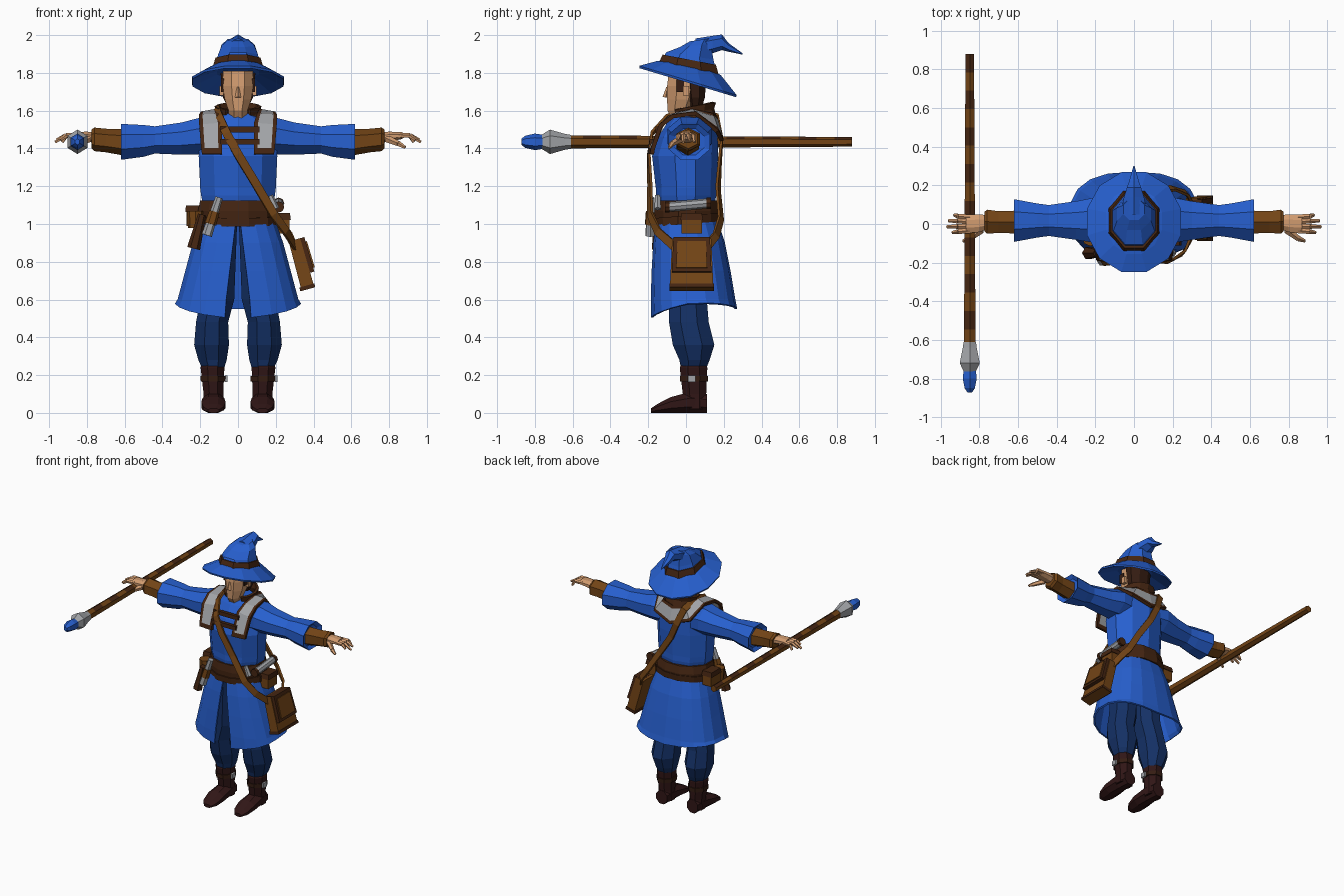
import bpy, bmesh, math
from mathutils import Vector, Matrix

if "Cube" in bpy.data.objects:
    bpy.data.objects.remove(bpy.data.objects["Cube"])


def material(name, r, g, b):
    m = bpy.data.materials.new(name)
    m.use_nodes = True
    m.diffuse_color = (r, g, b, 1)
    m.node_tree.nodes["Principled BSDF"].inputs["Base Color"].default_value = (r, g, b, 1)
    return m


blue = material("coat blue", .02, .115, .62)
navy = material("trouser navy", .007, .03, .13)
brown = material("leather brown", .17, .058, .008)
dark = material("dark leather", .06, .019, .006)
boot = material("boot maroon", .03, .008, .008)
skin = material("skin", .64, .33, .16)
grey = material("pale grey", .36, .37, .39)
hair = material("hair brown", .035, .012, .006)
SIDES = ((1, "left"), (-1, "right"))


def finish(name, bm, *mats):
    bmesh.ops.recalc_face_normals(bm, faces=bm.faces)
    me = bpy.data.meshes.new(name)
    bm.to_mesh(me)
    bm.free()
    for m in mats:
        me.materials.append(m)
    ob = bpy.data.objects.new(name, me)
    bpy.context.collection.objects.link(ob)
    return ob


def thicken(ob, t):
    mod = ob.modifiers.new("thickness", "SOLIDIFY")
    mod.thickness, mod.offset = t, 0


def loft(name, mat, stations, axis="z", n=8, flip=1, extra=()):
    """Skin rings along an axis; station = position, two centres, two radii, slope."""
    bm = bmesh.new()
    rings = []
    for t, c1, c2, r1, r2, *slope in stations:
        k = 1 / math.cos(math.pi / n)
        ring = []
        for i in range(n):
            a = 2 * math.pi * (i + .5) / n
            u, v = r1 * k * math.cos(a), r2 * k * math.sin(a)
            w = t + (slope[0] * v if slope else 0)
            p = {"x": (w, c1 + u, c2 + v), "y": (c1 + u, w, c2 + v), "z": (c1 + u, c2 + v, w)}[axis]
            ring.append(bm.verts.new((p[0] * flip, p[1], p[2])))
        rings.append(ring)
    for a, b in zip(rings, rings[1:]):
        for i in range(n):
            j = (i + 1) % n
            bm.faces.new((a[i], a[j], b[j], b[i]))
    bm.faces.new(rings[0])
    bm.faces.new(rings[-1])
    return finish(name, bm, mat, *extra)


def box(name, mat, centre, size, tilt=0, taper=1):
    bm = bmesh.new()
    bmesh.ops.create_cube(bm, size=1)
    for v in bm.verts:
        if v.co.z > 0:
            v.co.x *= taper
            v.co.y *= taper
        v.co *= Vector(size)
    ob = finish(name, bm, mat)
    ob.location, ob.rotation_euler = centre, (0, tilt, 0)
    return ob


def tube(name, mat, p, q, r1, r2, n=6):
    p, q = Vector(p), Vector(q)
    bm = bmesh.new()
    turn = (q - p).to_track_quat("Z", "Y").to_matrix().to_4x4()
    bmesh.ops.create_cone(bm, cap_ends=True, segments=n, radius1=r1, radius2=r2,
                          depth=(q - p).length, matrix=Matrix.Translation((p + q) / 2) @ turn)
    return finish(name, bm, mat)


def buckle(name, centre, w, h):
    bm = bmesh.new()
    corners = ((-w, -h), (w, -h), (w, h), (-w, h))
    f = bm.faces.new([bm.verts.new((x / 2, 0, z / 2)) for x, z in corners])
    bmesh.ops.inset_region(bm, faces=[f], thickness=.011)
    bmesh.ops.delete(bm, geom=[f], context="FACES_ONLY")
    ob = finish(name, bm, grey)
    ob.location = centre
    thicken(ob, .015)


def ribbon(name, mat, points, width):
    pts = [Vector(p) for p in points]
    bm = bmesh.new()
    rows = []
    for i, p in enumerate(pts):
        along = pts[min(i + 1, len(pts) - 1)] - pts[max(i - 1, 0)]
        side = along.cross(Vector((p.x * .4, p.y, .05))).normalized() * width / 2
        rows.append((bm.verts.new(p - side), bm.verts.new(p + side)))
    for a, b in zip(rows, rows[1:]):
        bm.faces.new((a[0], a[1], b[1], b[0]))
    thicken(finish(name, bm, mat), .014)


# Legs, boots, arms and hands
for s, side in SIDES:
    loft(side + "_trouser_leg", navy, [
        (.23, .13, .04, .055, .065), (.28, .135, .045, .075, .08), (.36, .14, .04, .092, .11),
        (.48, .137, .015, .085, .105), (.6, .11, .01, .09, .1), (1, .09, 0, .085, .1)], flip=s)
    loft(side + "_boot_shaft", boot, [
        (.02, .13, .05, .055, .055), (.1, .13, .045, .052, .062), (.24, .135, .04, .063, .073),
        (.255, .135, .04, .056, .066)], flip=s)
    loft(side + "_boot_foot", boot, [
        (.11, .13, .05, .045, .05), (.02, .13, .055, .058, .055), (-.08, .13, .042, .064, .042),
        (-.15, .13, .024, .055, .024), (-.185, .13, .012, .03, .012)], axis="y", flip=s)
    loft(side + "_boot_strap", hair, [(.165, .132, .042, .065, .074), (.195, .132, .042, .066, .075)],
         flip=s)
    box(side + "_boot_buckle", grey, (.132 * s + .07, .03, .18), (.014, .04, .035))
    loft(side + "_sleeve", blue, [
        (.1, .02, 1.46, .11, .09), (.2, .02, 1.465, .118, .098), (.3, .018, 1.452, .1, .085),
        (.44, .018, 1.445, .08, .072), (.5, .018, 1.44, .088, .084), (.62, .018, 1.435, .11, .095),
        (.6, .018, 1.435, .08, .07)], axis="x", flip=s)
    loft(side + "_forearm_wrap", brown, [
        (.58, .01, 1.43, .06, .062), (.7, .01, 1.442, .056, .054), (.76, .012, 1.448, .062, .054),
        (.775, .012, 1.45, .05, .044)], axis="x", n=6, flip=s)
    loft(side + "_palm", skin, [
        (.75, .01, 1.455, .034, .028), (.8, .004, 1.463, .046, .026), (.87, .0, 1.468, .048, .018)],
        axis="x", flip=s)
    for i, (y, reach) in enumerate(((-.034, .94), (-.011, .968), (.013, .96), (.035, .93))):
        knuckle, tip = (.91 * s, y * 1.15, 1.468), (reach * s, y * 1.3, 1.445 - .012 * (i % 2))
        tube(f"{side}_finger_{i + 1}", skin, (.85 * s, y, 1.468), knuckle, .015, .013, 5)
        tube(f"{side}_fingertip_{i + 1}", skin, knuckle, tip, .013, .008, 5)
    tube(side + "_thumb", skin, (.79 * s, -.03, 1.45), (.85 * s, -.075, 1.425), .02, .015, 5)
    tube(side + "_thumb_tip", skin, (.85 * s, -.075, 1.425), (.885 * s, -.088, 1.405), .015, .008, 5)

# Coat body
loft("coat_body", blue, [
    (1.08, 0, .0, .18, .14), (1.15, 0, 0, .195, .152), (1.19, 0, 0, .2, .152),
    (1.36, 0, -.005, .208, .166), (1.46, 0, .01, .2, .15), (1.55, 0, .03, .16, .115),
    (1.585, 0, .03, .085, .09)], n=10)

# Coat skirt, split at the front, with a hem that dips forward
bm = bmesh.new()
rows = []
for z, rx, front, back, gap in ((1.04, .185, -.15, .155, .02), (.9, .235, -.168, .2, .06),
                                (.75, .275, -.177, .23, .1), (.6, .315, -.182, .255, .13),
                                (.55, .33, -.182, .265, .14)):
    row = []
    for i in range(19):
        a = -math.pi / 2 + gap + (2 * math.pi - 2 * gap) * i / 18
        c, d = math.cos(a), math.sin(a)
        x = rx * math.copysign(abs(c) ** .8, c)
        y = (front + back) / 2 + (back - front) / 2 * math.copysign(abs(d) ** .8, d)
        dip = (.03 * abs(c) - .05 * max(0, -d)) if z < .56 else 0
        row.append(bm.verts.new((x, y, z + dip)))
    rows.append(row)
for a, b in zip(rows, rows[1:]):
    for i in range(18):
        bm.faces.new((a[i], a[i + 1], b[i + 1], b[i]))
thicken(finish("coat_skirt", bm, blue), .012)

# Shoulder mantle: pale panel with dark borders, mirrored about the middle
pairs = (((0, .155, 1.57), (0, .19, 1.44)), ((.09, .135, 1.58), (.15, .165, 1.49)),
         ((.11, .03, 1.6), (.195, .05, 1.585)), ((.1, -.07, 1.575), (.205, -.07, 1.57)),
         ((.085, -.125, 1.53), (.205, -.135, 1.52)), ((.085, -.185, 1.4), (.195, -.175, 1.4)),
         ((.085, -.19, 1.37), (.19, -.18, 1.37)))
bm = bmesh.new()
rows = [[bm.verts.new(Vector(a).lerp(Vector(b), t)) for t in (0, .17, .83, 1)] for a, b in pairs]
for i, (a, b) in enumerate(zip(rows, rows[1:])):
    for j in range(3):
        f = bm.faces.new((a[j], a[j + 1], b[j + 1], b[j]))
        f.material_index = 1 if j == 1 and i < len(rows) - 2 else 0
mantle = finish("shoulder_mantle", bm, dark, grey)
mantle.modifiers.new("mirror", "MIRROR").use_clip = True
thicken(mantle, .022)

# Standing collar, open at the throat
bm = bmesh.new()
rows = []
for z, rx, ry in ((1.55, .13, .115), (1.6, .11, .1), (1.635, .115, .11)):
    angles = [math.radians(-58 + 296 * i / 10) for i in range(11)]
    rows.append([bm.verts.new((rx * math.cos(a), .04 + ry * math.sin(a), z + .02 * math.sin(a) - .01))
                 for a in angles])
for a, b in zip(rows, rows[1:]):
    for i in range(10):
        bm.faces.new((a[i], a[i + 1], b[i + 1], b[i]))
thicken(finish("collar", bm, dark), .018)

# Chest clasps
for i, (z, y) in enumerate(((1.5, -.15), (1.435, -.18))):
    box(f"chest_clasp_{i + 1}", dark, (.01, y, z), (.21, .025, .03))
    buckle(f"chest_buckle_{i + 1}", (.055, y - .018, z), .05, .042)

# Head
loft("head", skin, [
    (1.5, 0, .01, .05, .06), (1.57, 0, -.02, .048, .06), (1.6, 0, -.035, .05, .063),
    (1.66, 0, -.02, .07, .08), (1.73, 0, -.01, .082, .09), (1.81, 0, 0, .08, .09)])
tube("nose", skin, (0, -.098, 1.725), (0, -.108, 1.67), .006, .016, 4)
loft("hair", hair, [(1.62, 0, .05, .055, .035), (1.67, 0, .05, .08, .05), (1.8, 0, .045, .092, .065)])
for s, side in SIDES:
    box(side + "_sideburn", hair, (.08 * s, -.03, 1.735), (.018, .04, .07))
    box(side + "_ear", skin, (.088 * s, 0, 1.705), (.022, .03, .05))

# Hat
loft("hat_brim", blue, [
    (1.845, 0, .015, .1, .12, -.2), (1.825, 0, .015, .145, .17, -.22), (1.76, 0, .01, .243, .258, -.3),
    (1.748, 0, .01, .24, .255, -.3), (1.8, 0, .01, .11, .13, -.25)], n=12)
loft("hat_crown", blue, [
    (1.82, 0, .015, .125, .15, -.2), (1.89, 0, .02, .105, .125, -.15), (1.945, 0, .05, .088, .082, .1),
    (1.975, 0, .075, .055, .055, .15)])
loft("hat_tip", blue, [
    (.05, 0, 1.93, .07, .045), (.14, 0, 1.95, .052, .04), (.19, 0, 1.962, .036, .036),
    (.225, 0, 1.935, .024, .02), (.3, 0, 1.9, .003, .003)], axis="y", n=6)
loft("hat_band", dark, [(1.825, 0, .015, .132, .157, -.2), (1.87, 0, .017, .119, .141, -.19)])
buckle("hat_buckle", (0, -.144, 1.88), .075, .052)

# Belts with buckles
loft("belt", dark, [(1.02, 0, .005, .208, .168), (1.07, 0, .005, .212, .172), (1.125, 0, .002, .2, .162)],
     n=12)
loft("lower_belt", dark, [(1.0, 0, .005, .216, .172, .08), (1.045, 0, .005, .218, .176, .08)], n=12)
buckle("belt_buckle", (.07, -.182, 1.08), .06, .055)
buckle("lower_belt_buckle", (.025, -.184, 1.04), .055, .045)

# Belt pouches, scroll, flasks and sheath
for s, side in SIDES:
    z = 1.0 if s > 0 else 1.04
    box(side + "_pouch", brown, (.235 * s, .03, z), (.075, .11, .1))
    box(side + "_pouch_flap", dark, (.237 * s, .03, z + .04), (.085, .12, .035), taper=.9)
tube("back_pouch", brown, (-.225, -.07, .98), (-.225, -.07, 1.07), .04, .045, 8)
tube("scroll", grey, (.215, -.1, 1.09), (.215, .12, 1.11), .026, .026, 8)
for y, z in ((-.1, 1.09), (.12, 1.11)):
    tube("scroll_end", dark, (.215, y - .012, z), (.215, y + .012, z), .03, .03, 8)
tube("flask", grey, (-.1, -.185, 1.14), (-.165, -.19, .94), .02, .028, 6)
tube("flask_wrap", brown, (-.125, -.187, 1.065), (-.145, -.189, 1.0), .028, .031, 6)
tube("second_flask", grey, (.17, -.15, 1.15), (.2, -.15, 1.08), .015, .02, 6)
tube("sheath", dark, (-.19, -.15, 1.05), (-.235, -.15, .87), .022, .035, 6)

# Satchel and shoulder strap
lean = -.27
box("satchel", brown, (.335, .03, .785), (.07, .23, .27), lean, .9)
box("satchel_flap", dark, (.343, .03, .83), (.075, .21, .19), lean, .92)
box("satchel_flap_panel", brown, (.351, .03, .83), (.075, .165, .145), lean, .92)
box("satchel_base", dark, (.367, .03, .665), (.082, .235, .02), lean)
ribbon("strap_front", brown, (
    (-.115, .03, 1.61), (-.1, -.1, 1.565), (-.06, -.18, 1.48), (.0, -.198, 1.37), (.09, -.192, 1.22),
    (.19, -.19, 1.05), (.255, -.15, .96), (.3, -.06, .88)), .045)
ribbon("strap_back", brown, (
    (-.115, .03, 1.61), (-.1, .165, 1.57), (-.05, .19, 1.45), (.0, .18, 1.34), (.1, .17, 1.19),
    (.2, .185, 1.03), (.27, .16, .94), (.3, .11, .88)), .045)

# Staff with wrapped shaft, metal socket and crystal
sx, sz = -.85, 1.435
shaft = loft("staff_shaft", brown, [
    (-.64 + .095 * i, sx, sz, .03 - .0005 * i, .03 - .0005 * i) for i in range(17)],
    axis="y", n=6, extra=(dark,))
for p in shaft.data.polygons:
    if p.normal.z > .3 and (p.index // 6) % 2:
        p.material_index = 1
loft("staff_socket", grey, [
    (-.61, sx, sz, .032, .032), (-.64, sx, sz, .036, .036), (-.72, sx, sz, .052, .056),
    (-.765, sx, sz, .03, .032)], axis="y", n=6)
loft("staff_crystal", blue, [
    (-.74, sx, sz, .03, .03), (-.8, sx, sz, .036, .038), (-.85, sx, sz, .026, .028),
    (-.872, sx, sz, .012, .014)], axis="y", n=6)
